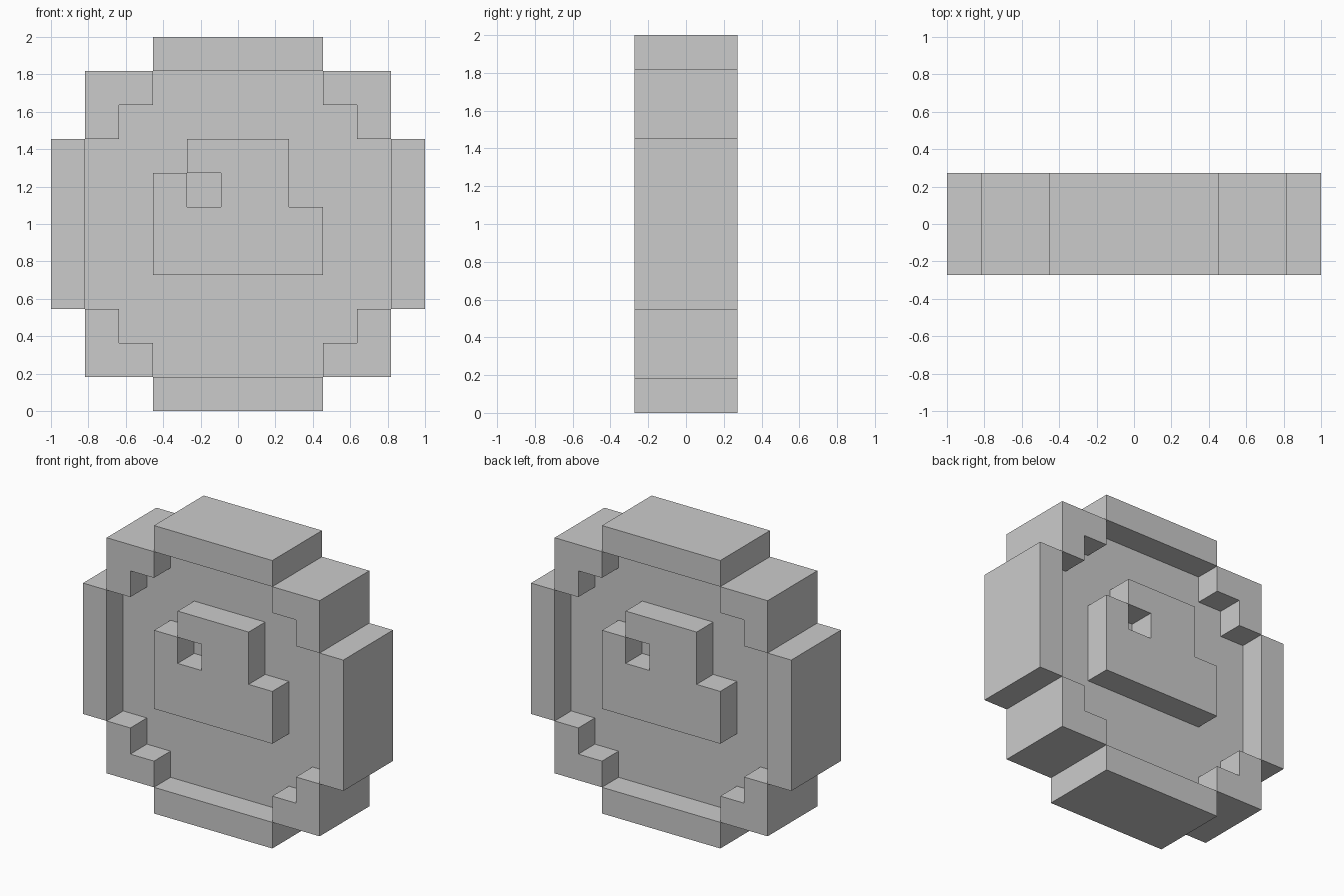
import bpy, bmesh, math

if "Cube" in bpy.data.objects:
    bpy.data.objects.remove(bpy.data.objects["Cube"])

U = 2 / 11  # one block of the 11 x 11 grid


def prism(name, profile, y0, y1):
    """Extrude a front-view outline (block units, x from centre, z from ground) from y0 to y1."""
    bm = bmesh.new()
    face = bm.faces.new([bm.verts.new((x * U, y0 * U, z * U)) for x, z in profile])
    ext = bmesh.ops.extrude_face_region(bm, geom=[face], use_keep_orig=True)
    verts = [g for g in ext["geom"] if isinstance(g, bmesh.types.BMVert)]
    bmesh.ops.translate(bm, verts=verts, vec=(0, (y1 - y0) * U, 0))
    bmesh.ops.recalc_face_normals(bm, faces=bm.faces)
    mesh = bpy.data.meshes.new(name)
    bm.to_mesh(mesh)
    bm.free()
    obj = bpy.data.objects.new(name, mesh)
    bpy.context.collection.objects.link(obj)
    return obj


def rect(x0, x1, z0, z1):
    return [(x0, z0), (x1, z0), (x1, z1), (x0, z1)]


# Thin centre plate with stepped corners
quarter = [(4.5, 2.5), (3.5, 2.5), (3.5, 3.5), (2.5, 3.5), (2.5, 4.5)]
half = quarter + [(-x, z) for x, z in reversed(quarter)]
outline = half + [(-x, -z) for x, z in half]
prism("centre_plate", [(x, z + 5.5) for x, z in outline], -0.5, 0.5)

# Thick rim: four straight bars
prism("rim_top", rect(-2.5, 2.5, 10, 11), -1.5, 1.5)
prism("rim_bottom", rect(-2.5, 2.5, 0, 1), -1.5, 1.5)
prism("rim_left", rect(-5.5, -4.5, 3, 8), -1.5, 1.5)
prism("rim_right", rect(4.5, 5.5, 3, 8), -1.5, 1.5)

# Thick rim: L-shaped corner blocks
corner = [(2.5, 3.5), (3.5, 3.5), (3.5, 2.5), (4.5, 2.5), (4.5, 4.5), (2.5, 4.5)]
for sx, side in ((-1, "left"), (1, "right")):
    for sz, end in ((-1, "bottom"), (1, "top")):
        prism(f"rim_corner_{end}_{side}",
              [(sx * x, sz * z + 5.5) for x, z in corner], -1.5, 1.5)

# Raised emblem with a square pocket; the back one is the front turned half round
emblem = [(-2.5, 4), (2.5, 4), (2.5, 6), (1.5, 6), (1.5, 8), (-1.5, 8),
          (-1.5, 7), (-0.5, 7), (-0.5, 6), (-1.5, 6), (-1.5, 7), (-2.5, 7)]
front = prism("emblem_front", emblem, -1.5, -0.5)
back = bpy.data.objects.new("emblem_back", front.data)
back.rotation_euler.z = math.pi
bpy.context.collection.objects.link(back)
